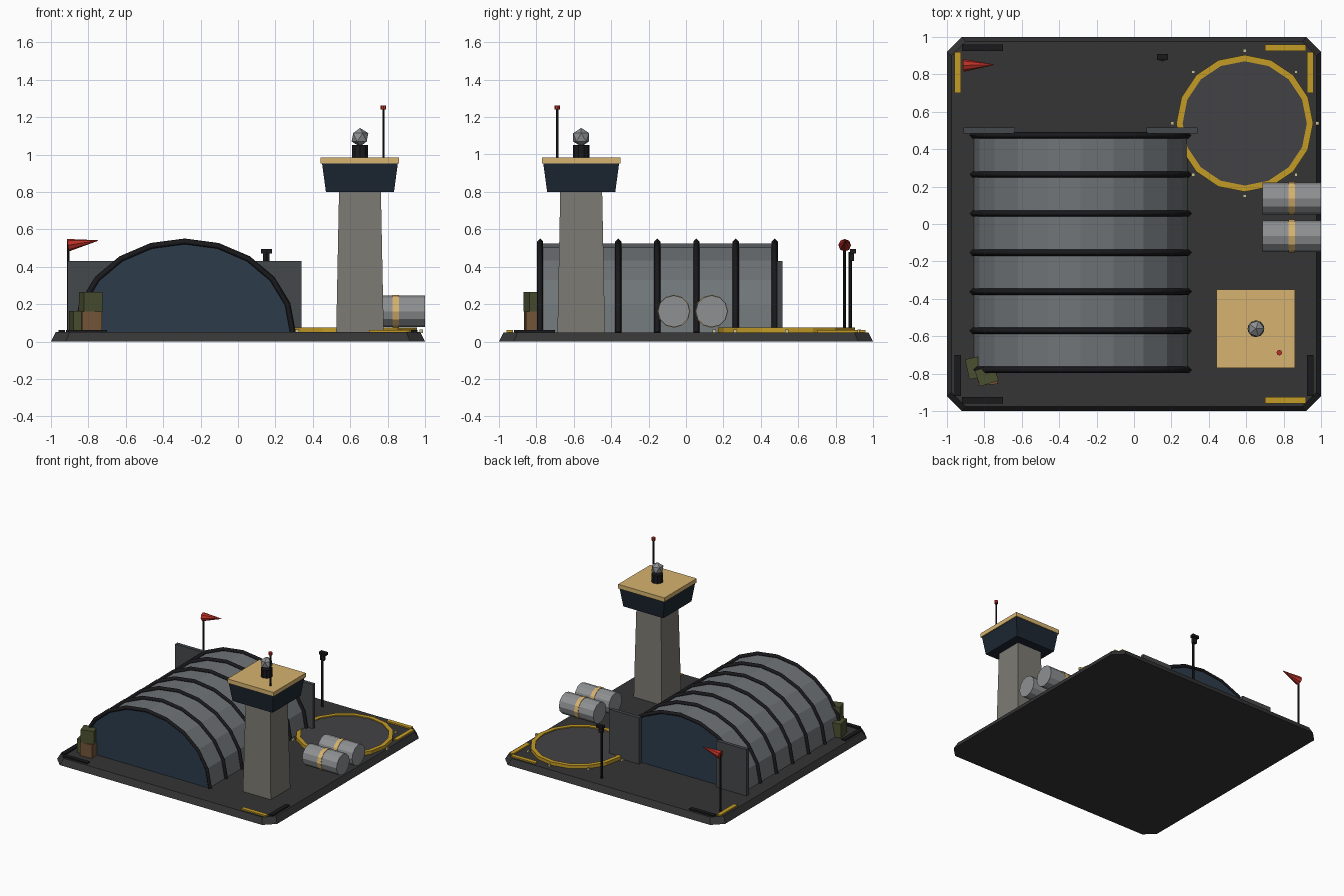
import bpy, bmesh
from math import sin, cos, pi, radians
from mathutils import Matrix, Vector

if "Cube" in bpy.data.objects:
    bpy.data.objects.remove(bpy.data.objects["Cube"])


def mat(name, r, g, b):
    m = bpy.data.materials.new(name)
    m.diffuse_color = (r, g, b, 1)
    m.use_nodes = True
    m.node_tree.nodes["Principled BSDF"].inputs["Base Color"].default_value = m.diffuse_color
    return m


ASPHALT = mat("asphalt", .035, .035, .037)
PAD = mat("pad_grey", .055, .055, .06)
BLACK = mat("black", .01, .01, .012)
GOLD = mat("gold", .55, .33, .02)
TAN = mat("tan", .68, .45, .16)
NAVY = mat("navy", .025, .045, .07)
GLASS = mat("dark_glass", .012, .02, .032)
STEEL = mat("steel", .16, .175, .185)
LIGHT = mat("light_metal", .27, .28, .29)
CONCRETE = mat("concrete", .2, .195, .17)
DOOR = mat("door_grey", .06, .065, .07)
GREEN = mat("olive", .07, .08, .03)
BROWN = mat("brown", .17, .09, .04)
RED = mat("red", .5, .03, .02)
CREAM = mat("cream", .6, .55, .3)


def finish(name, bm, material, matrix=Matrix()):
    bmesh.ops.recalc_face_normals(bm, faces=bm.faces[:])
    me = bpy.data.meshes.new(name)
    bm.to_mesh(me)
    bm.free()
    me.materials.append(material)
    ob = bpy.data.objects.new(name, me)
    ob.matrix_world = matrix
    bpy.context.collection.objects.link(ob)
    return ob


def loft(name, a, b, material, caps=True, closed=True):
    """Join two equal rings of points, optionally capped."""
    bm = bmesh.new()
    va, vb = [bm.verts.new(p) for p in a], [bm.verts.new(p) for p in b]
    n = len(va)
    for i in range(n if closed else n - 1):
        j = (i + 1) % n
        bm.faces.new((va[i], va[j], vb[j], vb[i]))
    if caps:
        bm.faces.new(va)
        bm.faces.new(vb)
    return finish(name, bm, material)


def box(name, c, size, material, rot=0):
    bm = bmesh.new()
    bmesh.ops.create_cube(bm, size=1)
    bmesh.ops.scale(bm, vec=size, verts=bm.verts[:])
    return finish(name, bm, material, Matrix.Translation(c) @ Matrix.Rotation(radians(rot), 4, 'Z'))


def cone(name, p, q, r1, r2, sides, material):
    """Cylinder or cone running from p to q."""
    p, q = Vector(p), Vector(q)
    bm = bmesh.new()
    bmesh.ops.create_cone(bm, cap_ends=True, segments=sides, radius1=r1, radius2=r2, depth=(q - p).length)
    rot = (q - p).to_track_quat('Z', 'Y').to_matrix().to_4x4()
    return finish(name, bm, material, Matrix.Translation((p + q) / 2) @ rot)


def square(cx, cy, h, z):
    return [(cx + sx * h, cy + sy * h, z) for sx, sy in ((-1, -1), (1, -1), (1, 1), (-1, 1))]


def octagon(h, c, z):
    k = h - c
    return [(-k, -h, z), (k, -h, z), (h, -k, z), (h, k, z), (k, h, z), (-k, h, z), (-h, k, z), (-h, -k, z)]


def arch(a, b, y, n=10):
    return [(-.285 + a * cos(pi * i / n), y, .05 + b * sin(pi * i / n)) for i in range(n + 1)]


# Base slab with cut corners
loft("base_slab", octagon(1, .08, 0), octagon(.975, .075, .05), ASPHALT)

# Corner markings: gold or black strips
for sx, sy, mh, mv in ((-1, 1, BLACK, GOLD), (1, 1, GOLD, GOLD), (-1, -1, BLACK, BLACK), (1, -1, GOLD, BLACK)):
    box("corner_strip_x", (sx * .81, sy * .942, .054), (.22, .034, .014), mh)
    box("corner_strip_y", (sx * .942, sy * .81, .054), (.034, .22, .014), mv)

# Hangar shell, end walls and ribs
loft("hangar_shell", arch(.57, .475, -.78), arch(.57, .475, .475), STEEL, caps=False, closed=False)
for y in (-.775, .47):
    loft("hangar_end_wall", arch(.569, .474, y - .008), arch(.569, .474, y + .008), NAVY)
for k in range(7):
    cu = bpy.data.curves.new("hangar_rib", 'CURVE')
    cu.dimensions = '3D'
    cu.bevel_depth = .017
    cu.bevel_resolution = 0
    cu.use_fill_caps = True
    pts = arch(.577, .484, -.78 + k * .209)
    sp = cu.splines.new('POLY')
    sp.points.add(len(pts) - 1)
    for pt, co in zip(sp.points, pts):
        pt.co = (*co, 1)
    cu.materials.append(BLACK)
    rib = bpy.data.objects.new("hangar_rib", cu)
    bpy.context.collection.objects.link(rib)
    bpy.ops.object.select_all(action='DESELECT')
    rib.select_set(True)
    bpy.context.view_layer.objects.active = rib
    bpy.ops.object.convert(target='MESH')

# Open sliding doors at the back
for s in (-1, 1):
    box("sliding_door", (-.285 + s * .488, .5, .24), (.275, .03, .38), DOOR)

# Control tower
TX, TY = .652, -.56
loft("tower_shaft", square(TX, TY, .127, .05), square(TX, TY, .112, .8), CONCRETE)
loft("tower_cab", square(TX, TY, .182, .8), square(TX, TY, .203, .955), GLASS)
box("tower_roof", (TX, TY, .968), (.42, .42, .034), TAN)
cone("radar_base", (TX, TY, .98), (TX, TY, 1.05), .045, .045, 10, BLACK)
bm = bmesh.new()
bmesh.ops.create_icosphere(bm, subdivisions=1, radius=.05)
finish("radar_dome", bm, LIGHT, Matrix.Translation((TX, TY, 1.092)))
cone("antenna_mast", (.777, -.688, .98), (.777, -.688, 1.25), .006, .006, 6, BLACK)
cone("antenna_light", (.777, -.688, 1.24), (.777, -.688, 1.263), .015, .015, 8, RED)

# Helipad: disc, raised gold ring and edge lights
HX, HY = .592, .538


def circle(r, z, n=16):
    return [(HX + r * cos(2 * pi * i / n), HY + r * sin(2 * pi * i / n), z) for i in range(n)]


cone("helipad_disc", (HX, HY, .045), (HX, HY, .068), .35, .35, 16, PAD)
bm = bmesh.new()
rings = [[bm.verts.new(p) for p in circle(r, z)] for r, z in ((.366, .05), (.366, .076), (.332, .076), (.332, .05))]
for a, b in zip(rings, rings[1:] + rings[:1]):
    for i in range(16):
        j = (i + 1) % 16
        bm.faces.new((a[i], a[j], b[j], b[i]))
finish("helipad_ring", bm, GOLD)
for x, y, z in circle(.388, .055, 8):
    box("helipad_light", (x, y, z), (.018, .018, .02), CREAM)

# Fuel tanks with bands
for y in (-.065, .137):
    cone("fuel_tank", (.688, y, .162), (1, y, .162), .085, .085, 12, LIGHT)
    cone("fuel_tank_band", (.825, y, .162), (.86, y, .162), .088, .088, 12, TAN)

# Stack of crates
box("crate_brown", (-.785, -.81, .105), (.105, .1, .11), BROWN, 5)
box("crate_green_top", (-.787, -.81, .213), (.105, .09, .106), GREEN, 18)
box("crate_green_low", (-.855, -.77, .107), (.075, .11, .114), GREEN, 12)

# Windsock
cone("windsock_pole", (-.908, .847, .05), (-.908, .847, .545), .007, .007, 6, BLACK)
cone("windsock", (-.91, .848, .515), (-.75, .852, .54), .034, .002, 8, RED)

# Floodlight
cone("floodlight_pole", (.152, .877, .05), (.152, .877, .48), .009, .009, 6, BLACK)
box("floodlight_arm", (.152, .885, .455), (.034, .024, .05), BLACK)
box("floodlight_head", (.152, .893, .483), (.06, .032, .022), BLACK)
